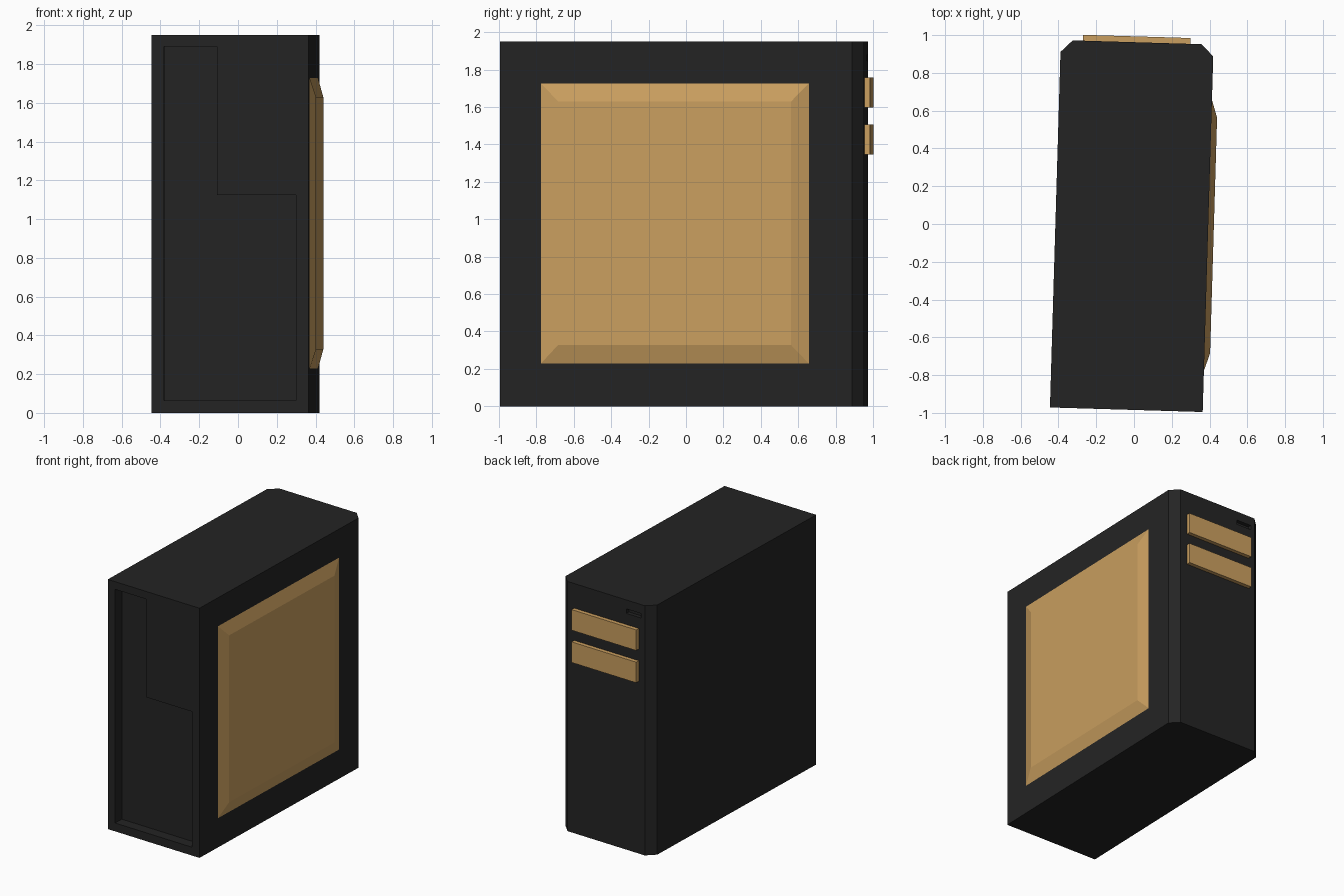
import bpy
import bmesh
from math import radians
from mathutils import Matrix

cube = bpy.data.objects.get("Cube")
if cube:
    bpy.data.objects.remove(cube, do_unlink=True)

# The whole tower stands slightly turned about the vertical axis
TURN = Matrix.Rotation(radians(-1.7), 4, 'Z')
LEFT, RIGHT, FRONT, BACK, HEIGHT = -0.416, 0.393, -0.984, 0.962, 1.95
CHAMFER = 0.063


def material(name, colour):
    mat = bpy.data.materials.new(name)
    mat.use_nodes = True
    mat.diffuse_color = colour
    mat.node_tree.nodes["Principled BSDF"].inputs["Base Color"].default_value = colour
    return mat


black = material("case_black", (0.0175, 0.0175, 0.0175, 1))
gold = material("warm_gold", (0.59, 0.345, 0.115, 1))


def loft(name, loops, mat):
    """Skin a closed solid through loops of matching points."""
    bm = bmesh.new()
    rings = [[bm.verts.new(p) for p in loop] for loop in loops]
    bm.faces.new(rings[0])
    bm.faces.new(rings[-1])
    n = len(rings[0])
    for a, b in zip(rings, rings[1:]):
        for i in range(n):
            j = (i + 1) % n
            bm.faces.new((a[i], a[j], b[j], b[i]))
    bmesh.ops.recalc_face_normals(bm, faces=bm.faces)
    bm.transform(TURN)
    mesh = bpy.data.meshes.new(name)
    bm.to_mesh(mesh)
    bm.free()
    mesh.materials.append(mat)
    obj = bpy.data.objects.new(name, mesh)
    bpy.context.collection.objects.link(obj)
    return obj


def rect(u0, u1, v0, v1):
    return [(u0, v0), (u1, v0), (u1, v1), (u0, v1)]


def along_y(name, profile, y0, y1, mat):
    """Extrude an x-z profile along y."""
    return loft(name, [[(x, y, z) for x, z in profile] for y in (y0, y1)], mat)


# Case with two chamfered back corners
plan = [(LEFT, FRONT), (RIGHT, FRONT), (RIGHT, BACK - CHAMFER), (RIGHT - CHAMFER, BACK),
        (LEFT + CHAMFER, BACK), (LEFT, BACK - CHAMFER)]
case = loft("case", [[(x, y, z) for x, y in plan] for z in (0, HEIGHT)], black)

# Stepped recess in the front and small slot near the top of the back
step = [(-0.352, 0.065), (0.328, 0.065), (0.328, 1.124),
        (-0.079, 1.124), (-0.079, 1.89), (-0.352, 1.89)]
cutters = [
    along_y("recess_cutter", step, FRONT - 0.1, FRONT + 0.08, black),
    along_y("slot_cutter", rect(-0.32, -0.19, 1.845, 1.88), BACK - 0.03, BACK + 0.1, black),
]
bpy.context.view_layer.objects.active = case
for cutter in cutters:
    cutter.hide_render = True
    cut = case.modifiers.new(cutter.name, 'BOOLEAN')
    cut.operation = 'DIFFERENCE'
    cut.solver = 'EXACT'
    cut.object = cutter
    bpy.ops.object.modifier_apply(modifier=cut.name)
    bpy.data.objects.remove(cutter, do_unlink=True)

# Raised side panel with sloping borders
outer = rect(-0.765, 0.669, 0.228, 1.727)
inner = rect(-0.672, 0.575, 0.327, 1.63)
layers = [(RIGHT - 0.01, outer), (RIGHT, outer), (RIGHT + 0.03, inner)]
loft("side_panel", [[(x, y, z) for y, z in shape] for x, shape in layers], gold)

# Two drive bay covers on the back
for name, bottom in (("lower_drive_bay", 1.345), ("upper_drive_bay", 1.597)):
    along_y(name, rect(-0.3, 0.271, bottom, bottom + 0.161), BACK - 0.01, BACK + 0.031, gold)
